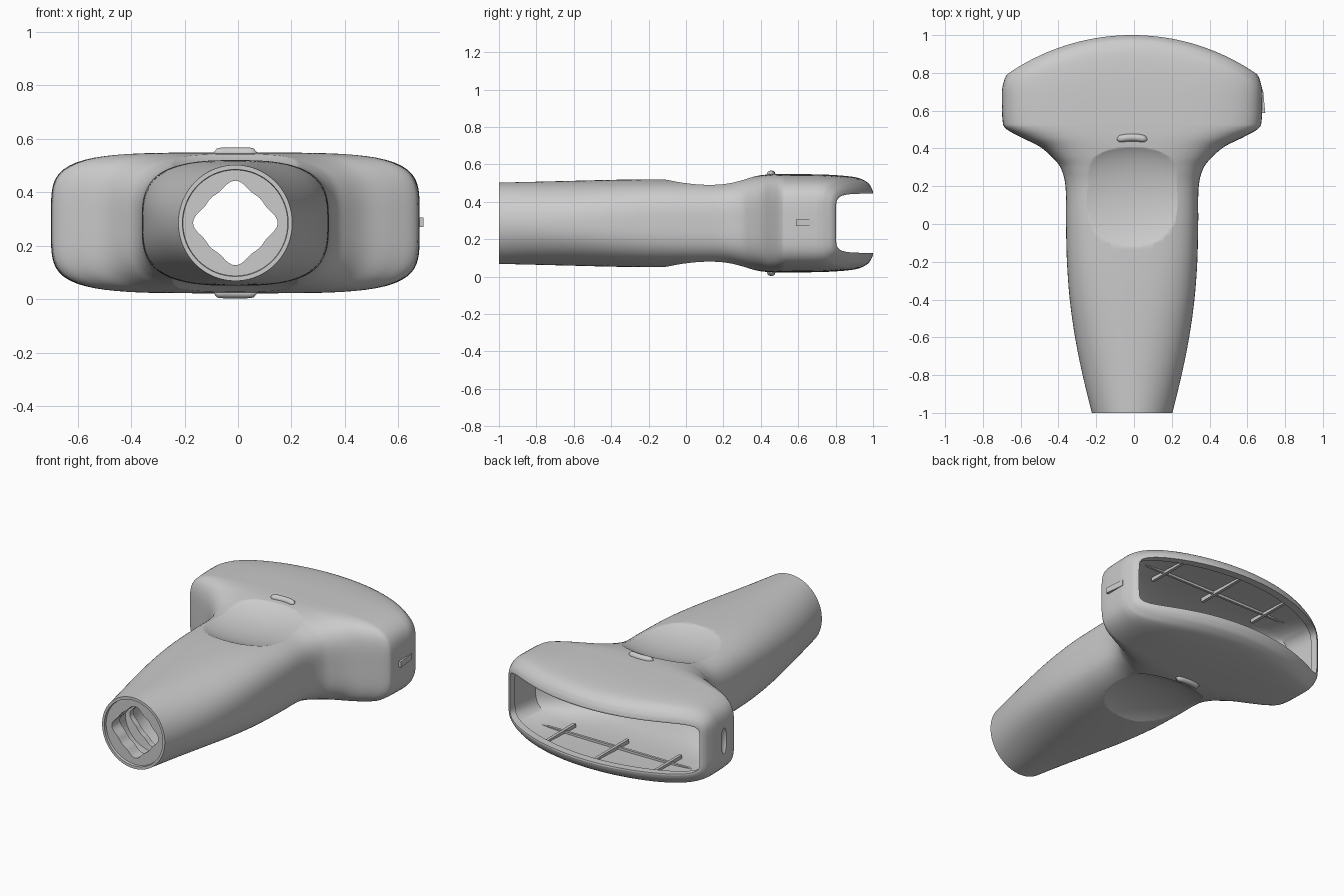
import bpy, bmesh, math
from mathutils import Matrix, Vector

if "Cube" in bpy.data.objects:
    bpy.data.objects.remove(bpy.data.objects["Cube"])

CX, CZ, SIDES = -0.01, 0.285, 128


def activate(ob):
    bpy.ops.object.select_all(action='DESELECT')
    ob.select_set(True)
    bpy.context.view_layer.objects.active = ob


def finish(bm, name, angle=35):
    bmesh.ops.recalc_face_normals(bm, faces=bm.faces)
    me = bpy.data.meshes.new(name)
    bm.to_mesh(me)
    bm.free()
    ob = bpy.data.objects.new(name, me)
    bpy.context.collection.objects.link(ob)
    activate(ob)
    bpy.ops.object.shade_smooth_by_angle(angle=math.radians(angle))
    return ob


def drop(x):
    # curved front of the head
    return 1.16 - math.sqrt(max(0, 1.16 ** 2 - x * x))


def ring(y, hw, hh, n, bow):
    # superellipse section; n = 0 gives the four-lobed cable hole
    pts = []
    for i in range(SIDES):
        a = 2 * math.pi * i / SIDES
        c, s = math.cos(a), math.sin(a)
        if n == 0:
            r = 0.139 + 0.014 * math.cos(4 * a) + 0.005 * math.cos(8 * a)
            x, z = r * c, r * s
        else:
            k = (abs(c) ** n + abs(s) ** n) ** (-1 / n)
            x, z = hw * c * k, hh * s * k
        pts.append((CX + x, y - bow * drop(x), CZ + z))
    return pts


def smooth(st, steps=6):
    # Catmull-Rom through the stations
    out = []
    for i in range(len(st) - 1):
        p0, p1, p2, p3 = st[max(i - 1, 0)], st[i], st[i + 1], st[min(i + 2, len(st) - 1)]
        for k in range(steps):
            t = k / steps
            out.append(tuple(0.5 * (2 * b + (c - a) * t + (2 * a - 5 * b + 4 * c - d) * t * t
                                    + (3 * b - a - 3 * c + d) * t ** 3)
                             for a, b, c, d in zip(p0, p1, p2, p3)))
    return out + [st[-1]]


# outer skin stations: y, half width, half height, exponent, bow
outer = [
    (-1, .213, .217, 2, 0), (-.8, .262, .222, 2.1, 0), (-.6, .302, .227, 2.3, 0),
    (-.4, .33, .232, 2.6, 0), (-.2, .345, .235, 2.9, 0), (0, .35, .233, 3.1, 0),
    (.19, .352, .229, 3.3, 0), (.29, .375, .241, 3.5, 0), (.35, .42, .25, 3.7, 0),
    (.41, .49, .258, 3.9, 0), (.46, .59, .262, 4.2, 0), (.505, .668, .263, 4.5, 0),
    (.55, .686, .263, 4.6, 0), (.75, .69, .26, 4.8, .3), (.9, .687, .247, 5.2, .8),
    (.965, .682, .222, 6, 1), (.99, .672, .193, 7, 1), (1, .66, .167, 8, 1)]
# inner cavity from the front window back to the cable hole
inner = [
    (.998, .645, .158, 9, 1), (.95, .64, .158, 9, 1), (.945, .65, .2, 7, 1),
    (.6, .64, .215, 5, .2), (.5, .56, .21, 4.5, 0), (.4, .42, .2, 4, 0),
    (.3, .31, .175, 3.3, 0), (.2, .29, .165, 3.3, 0), (-.4, .27, .165, 2.6, 0),
    (-.77, .19, .18, 2, 0), (-.775, 0, 0, 0, 0), (-.81, 0, 0, 0, 0), (-.815, .185, .185, 2, 0),
    (-.9, .18, .18, 2, 0), (-.905, 0, 0, 0, 0), (-.985, 0, 0, 0, 0),
    (-.985, .196, .198, 2, 0), (-1, .198, .2, 2, 0)]

# hollow housing as one closed loft
bm = bmesh.new()
rings = [[bm.verts.new(p) for p in ring(*s)] for s in smooth(outer) + inner]
for j, r in enumerate(rings):
    q = rings[(j + 1) % len(rings)]
    for i in range(SIDES):
        k = (i + 1) % SIDES
        bm.faces.new((r[i], r[k], q[k], q[i]))
housing = finish(bm, "housing")


def ellipsoid(name, loc, radii):
    bm = bmesh.new()
    bmesh.ops.create_uvsphere(bm, u_segments=96, v_segments=64, radius=1,
                              matrix=Matrix.Translation(loc) @ Matrix.Diagonal((*radii, 1)))
    return finish(bm, name)


# thumb dishes above and below, and the notch in the left side
cutters = [ellipsoid("dish_cutter", (CX, .125, CZ + s * .335), (.48, .33, .15)) for s in (1, -1)]
cutters.append(ellipsoid("notch_cutter", (-.708, .63, CZ), (.026, .028, .085)))
for c in cutters:
    c.hide_render = True
    m = housing.modifiers.new("cut", 'BOOLEAN')
    m.operation, m.solver, m.object = 'DIFFERENCE', 'EXACT', c
    activate(housing)
    bpy.ops.object.modifier_apply(modifier=m.name)
    bpy.data.objects.remove(c)
activate(housing)
bpy.ops.object.shade_smooth_by_angle(angle=math.radians(30))


def box(name, loc, size):
    bm = bmesh.new()
    bmesh.ops.create_cube(bm, size=1, matrix=Matrix.Translation(loc) @ Matrix.Diagonal((*size, 1)))
    return finish(bm, name)


# right side key: a wedge sloping towards the front of the head
key = box("side_key", (.675, .65, .287), (.04, .125, .035))
for v in key.data.vertices:
    if v.co.x > .68 and v.co.y > .65:
        v.co.x -= .012

for s, side in ((1, "top"), (-1, "bottom")):
    # raised locating bar, slightly arched
    cu = bpy.data.curves.new(side + "_bar", 'CURVE')
    cu.dimensions = '3D'
    cu.bevel_depth, cu.bevel_resolution, cu.use_fill_caps = .02, 4, True
    sp = cu.splines.new('POLY')
    sp.points.add(14)
    for i, p in enumerate(sp.points):
        u = -1 + 2 * i / 14
        p.co = (CX + .08 * u, .458 - .012 * u * u, CZ + s * .262, 1)
        p.radius = max(.15, math.sqrt(1 - abs(u) ** 8))
    bar = bpy.data.objects.new(side + "_bar", cu)
    bpy.context.collection.objects.link(bar)
    activate(bar)
    bpy.ops.object.convert(target='MESH')
    bpy.ops.object.shade_smooth_by_angle(angle=math.radians(40))
    # ribs inside the head
    for x in (-.36, 0, .36):
        front = .935 - drop(x)
        box(side + "_rib", (CX + x, (front + .58) / 2, CZ + s * .21), (.018, front - .58, .04))
    box(side + "_cross_rib", (CX, .68, CZ + s * .212), (1.1, .015, .03))
